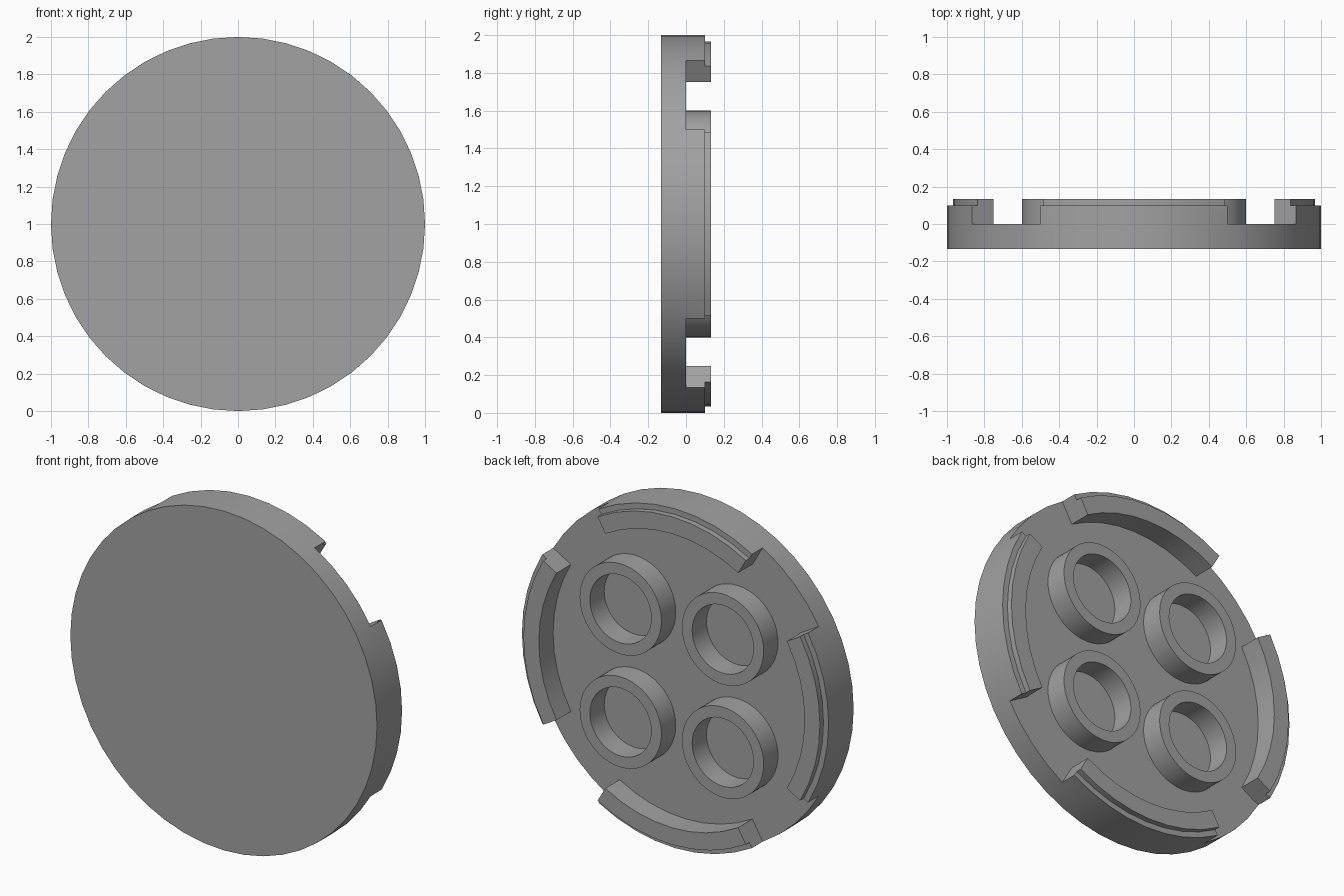
import bpy, bmesh, math

cube = bpy.data.objects.get("Cube")
if cube:
    bpy.data.objects.remove(cube)

SEGMENTS = 48
CENTRE_Z = 1.0
UNIT = 1 / 30                       # small design module; the radius is 30 modules
FRONT, FLOOR, LEDGE, BACK = (u * UNIT for u in (-4, 0, 3, 4))
OUTER, STEP, INNER = (u * UNIT for u in (30, 29, 26))

grey = bpy.data.materials.new("neutral grey")
grey.use_nodes = True
grey.diffuse_color = (0.36, 0.36, 0.36, 1)
grey.node_tree.nodes["Principled BSDF"].inputs["Base Color"].default_value = (0.36, 0.36, 0.36, 1)


def ring_point(radius, y, step, count=SEGMENTS):
    a = math.tau * step / count
    return (radius * math.cos(a), y, radius * math.sin(a))


def add_face(bm, points):
    bm.faces.new([bm.verts.new(p) for p in points])


def finish(name, bm, location):
    bmesh.ops.remove_doubles(bm, verts=bm.verts, dist=1e-5)
    bmesh.ops.recalc_face_normals(bm, faces=bm.faces)
    mesh = bpy.data.meshes.new(name)
    bm.to_mesh(mesh)
    bm.free()
    mesh.materials.append(grey)
    obj = bpy.data.objects.new(name, mesh)
    obj.location = location
    bpy.context.collection.objects.link(obj)
    bpy.ops.object.select_all(action="DESELECT")
    obj.select_set(True)
    bpy.context.view_layer.objects.active = obj
    bpy.ops.object.shade_smooth_by_angle(angle=math.radians(30))


def build_disc():
    """Round plate with four stepped rim walls, each 60 degrees wide."""
    bm = bmesh.new()
    rim = [(OUTER, FLOOR), (OUTER, LEDGE), (STEP, LEDGE),
           (STEP, BACK), (INNER, BACK), (INNER, FLOOR)]
    gap = [rim[0], rim[-1]]
    quarter = SEGMENTS // 4
    half_wall = SEGMENTS // 12

    # Front face and the floor inside the rim
    for radius, y in ((OUTER, FRONT), (INNER, FLOOR)):
        add_face(bm, [ring_point(radius, y, i) for i in range(SEGMENTS)])

    # Outer edge, then either rim wall or bare floor
    for i in range(SEGMENTS):
        is_wall = (i + half_wall) % quarter < 2 * half_wall
        profile = [(OUTER, FRONT)] + (rim if is_wall else gap)
        for a, b in zip(profile, profile[1:]):
            add_face(bm, [ring_point(*a, i), ring_point(*b, i),
                          ring_point(*b, i + 1), ring_point(*a, i + 1)])

    # Flat ends of the rim walls
    for k in range(4):
        for end in (-half_wall, half_wall):
            add_face(bm, [ring_point(r, y, k * quarter + end) for r, y in rim])
    finish("round_plate", bm, (0, 0, CENTRE_Z))


def build_tube(name, x, z):
    """Open tube standing on the floor of the plate."""
    bm = bmesh.new()
    profile = [(8 * UNIT, FLOOR), (8 * UNIT, BACK), (6 * UNIT, BACK), (6 * UNIT, FLOOR)]
    for i in range(SEGMENTS):
        for a, b in zip(profile, profile[1:]):
            add_face(bm, [ring_point(*a, i), ring_point(*b, i),
                          ring_point(*b, i + 1), ring_point(*a, i + 1)])
    # Open base edges sit on the plate, so close them for clean normals
        add_face(bm, [ring_point(*profile[-1], i), ring_point(*profile[0], i),
                      ring_point(*profile[0], i + 1), ring_point(*profile[-1], i + 1)])
    finish(name, bm, (x, 0, z))


build_disc()
for side, sx in (("left", 1), ("right", -1)):
    for level, sz in (("upper", 1), ("lower", -1)):
        build_tube(f"{level}_{side}_tube", sx * 10 * UNIT, CENTRE_Z + sz * 10 * UNIT)
